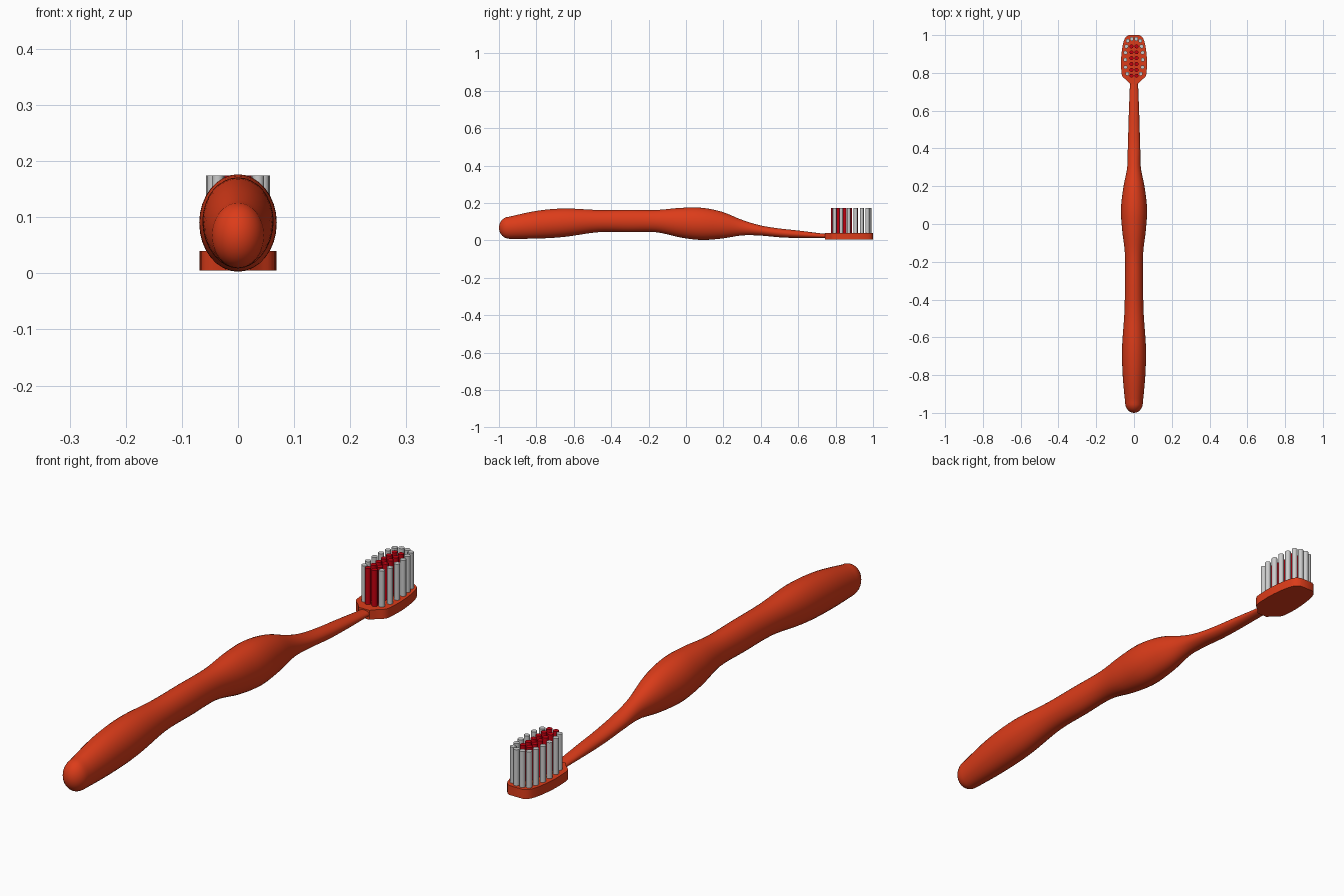
import bpy, bmesh, math

if "Cube" in bpy.data.objects:
    bpy.data.objects.remove(bpy.data.objects["Cube"])

def material(name, color):
    m = bpy.data.materials.new(name)
    m.diffuse_color = color
    m.use_nodes = True
    m.node_tree.nodes["Principled BSDF"].inputs["Base Color"].default_value = m.diffuse_color
    return m

ORANGE = material("orange_plastic", (0.72, 0.045, 0.01, 1))
RED = material("red_bristle", (0.55, 0.0, 0.005, 1))

def finish(bm, name, mat=None, angle=40):
    bmesh.ops.recalc_face_normals(bm, faces=bm.faces)
    mesh = bpy.data.meshes.new(name)
    bm.to_mesh(mesh)
    bm.free()
    ob = bpy.data.objects.new(name, mesh)
    bpy.context.collection.objects.link(ob)
    if mat:
        mesh.materials.append(mat)
    bpy.ops.object.select_all(action='DESELECT')
    ob.select_set(True)
    bpy.context.view_layer.objects.active = ob
    bpy.ops.object.shade_smooth_by_angle(angle=math.radians(angle))
    return ob

def spline(points, steps):
    # Catmull-Rom curve through the given points (tuples of any size)
    p = [points[0]] + points + [points[-1]]
    out = []
    for i in range(1, len(p) - 2):
        for s in range(steps):
            t = s / steps
            out.append(tuple(
                0.5 * (2*b + (c - a)*t + (2*a - 5*b + 4*c - d)*t*t + (3*b - a - 3*c + d)*t**3)
                for a, b, c, d in zip(*p[i-1:i+3])))
    return out + [points[-1]]

# Handle: oval sections (y, bottom z, top z, half width)
sections = [
    (-0.945, 0.009, 0.127, 0.047), (-0.80, 0.010, 0.158, 0.060),
    (-0.65, 0.019, 0.171, 0.063), (-0.47, 0.044, 0.163, 0.051),
    (-0.31, 0.044, 0.164, 0.048), (-0.16, 0.044, 0.163, 0.048),
    (-0.03, 0.016, 0.174, 0.063), (0.08, 0.003, 0.175, 0.069),
    (0.19, 0.010, 0.154, 0.057), (0.30, 0.027, 0.110, 0.036),
    (0.40, 0.026, 0.080, 0.033), (0.50, 0.017, 0.064, 0.030),
    (0.60, 0.013, 0.053, 0.027), (0.73, 0.012, 0.037, 0.022),
    (0.78, 0.012, 0.035, 0.020)]
y0, lo0, hi0, w0 = sections[0]
mid, half = (lo0 + hi0) / 2, (hi0 - lo0) / 2
cap = []
for i in range(1, 8):
    a = math.pi / 2 * i / 8
    s = math.sin(a)
    cap.append((y0 - (1 + y0) * math.cos(a), mid - half*s, mid + half*s, w0*s))
bm = bmesh.new()
N = 32
rings = []
for y, lo, hi, w in cap + spline(sections, 5):
    rings.append([bm.verts.new((w * math.cos(2*math.pi*k/N), y,
                  (lo+hi)/2 + (hi-lo)/2 * math.sin(2*math.pi*k/N))) for k in range(N)])
for r, q in zip(rings, rings[1:]):
    for k in range(N):
        bm.faces.new((r[k], r[(k+1) % N], q[(k+1) % N], q[k]))
tip = bm.verts.new((0, -1, mid))
for k in range(N):
    bm.faces.new((tip, rings[0][k], rings[0][(k+1) % N]))
bm.faces.new(rings[-1])
finish(bm, "handle", ORANGE)

# Head: flat plate extruded from a mirrored outline
side = spline([(0.022, 0.742), (0.040, 0.762), (0.063, 0.785), (0.068, 0.83),
               (0.068, 0.88), (0.060, 0.945), (0.047, 0.985), (0.028, 1.0)], 4)
outline = side + [(-x, y) for x, y in reversed(side)]
bm = bmesh.new()
plate = bm.faces.new([bm.verts.new((x, y, 0.005)) for x, y in outline])
ext = bmesh.ops.extrude_face_region(bm, geom=[plate])
bmesh.ops.translate(bm, vec=(0, 0, 0.035),
                    verts=[v for v in ext["geom"] if isinstance(v, bmesh.types.BMVert)])
finish(bm, "head", ORANGE)

# Bristle tufts, mirrored left and right
def tufts(name, spots, mat=None):
    bm = bmesh.new()
    for x, y in spots:
        for sx in (-x, x):
            c = bmesh.ops.create_cone(bm, cap_ends=True, segments=14, radius1=0.0105,
                                      radius2=0.0105, depth=0.143)
            bmesh.ops.translate(bm, verts=c["verts"], vec=(sx, y, 0.1025))
    finish(bm, name, mat)

tufts("inner_bristles", [(0.0135, 0.785 + 0.031*i) for i in range(6)], RED)
tufts("outer_bristles", [(0.036, 0.795), (0.045, 0.83), (0.0465, 0.87),
                         (0.0455, 0.907), (0.040, 0.94), (0.033, 0.970), (0.012, 0.980)])
